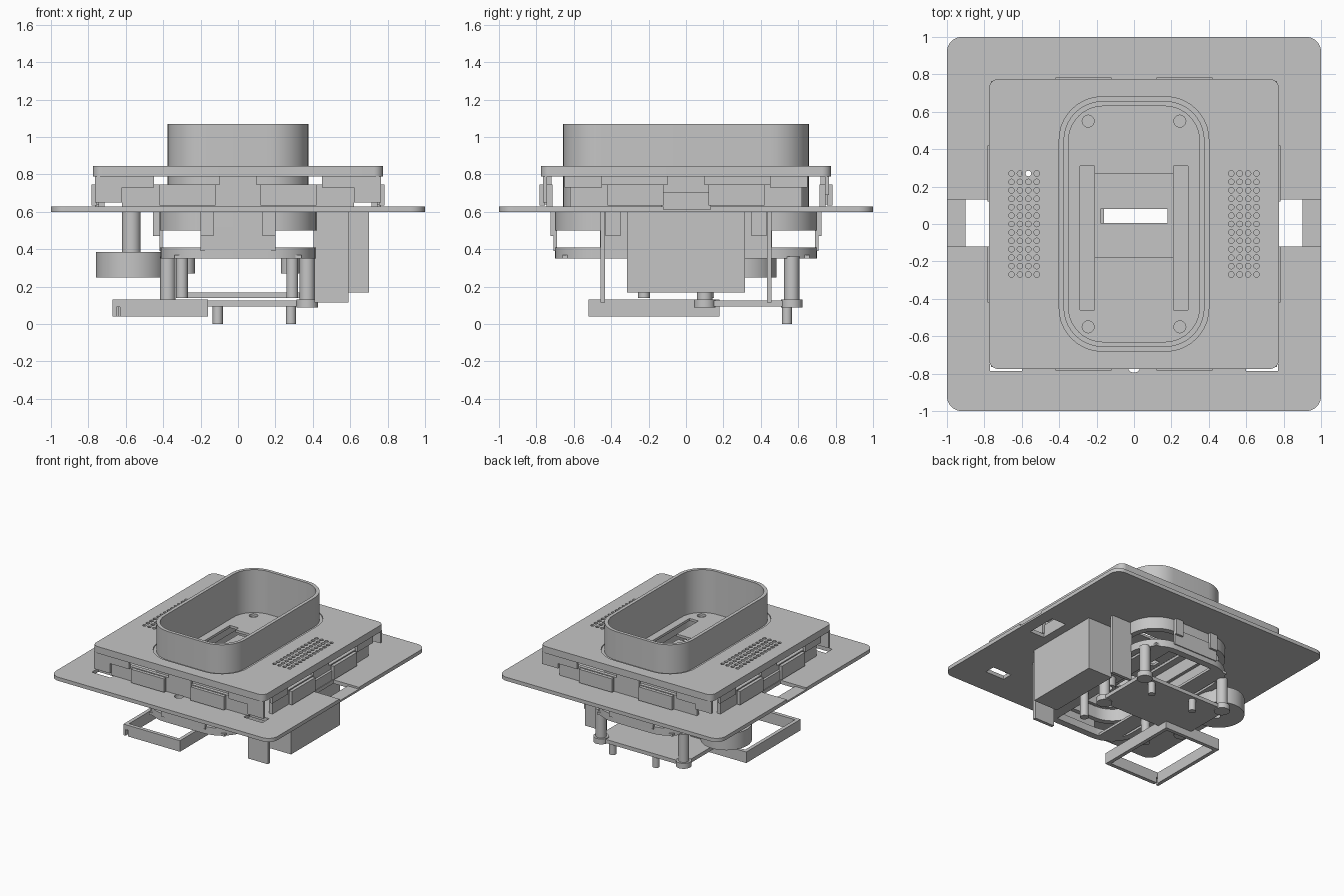
import bpy, bmesh, math

cube = bpy.data.objects.get("Cube")
if cube:
    bpy.data.objects.remove(cube, do_unlink=True)

grey = bpy.data.materials.new("plain_grey")
grey.use_nodes = True
colour = (0.56, 0.56, 0.56, 1)
grey.diffuse_color = colour
grey.node_tree.nodes["Principled BSDF"].inputs["Base Color"].default_value = colour


# Outline helpers: each returns a closed list of points
def rounded(hx, hy, r, n=10):
    pts = []
    for i, (sx, sy) in enumerate([(1, 1), (-1, 1), (-1, -1), (1, -1)]):
        for k in range(n + 1):
            a = (i + k / n) * math.pi / 2
            pts.append((sx * (hx - r) + r * math.cos(a), sy * (hy - r) + r * math.sin(a)))
    return pts


def rect(x0, x1, y0, y1):
    return [(x0, y0), (x1, y0), (x1, y1), (x0, y1)]


def circle(cx, cy, r, n=24):
    return [(cx + r * math.cos(math.tau * k / n), cy + r * math.sin(math.tau * k / n))
            for k in range(n)]


# Flat part: the first outline is the edge, the others are holes in it
def plate(name, z0, z1, *outlines):
    curve = bpy.data.curves.new(name, "CURVE")
    curve.dimensions = "2D"
    curve.fill_mode = "BOTH"
    curve.extrude = (z1 - z0) / 2
    for pts in outlines:
        spline = curve.splines.new("POLY")
        spline.points.add(len(pts) - 1)
        for p, (x, y) in zip(spline.points, pts):
            p.co = (x, y, 0, 1)
        spline.use_cyclic_u = True
    temp = bpy.data.objects.new(name + "_outline", curve)
    bpy.context.collection.objects.link(temp)
    deps = bpy.context.evaluated_depsgraph_get()
    mesh = bpy.data.meshes.new_from_object(temp.evaluated_get(deps))
    bpy.data.objects.remove(temp, do_unlink=True)
    bm = bmesh.new()
    bm.from_mesh(mesh)
    bmesh.ops.remove_doubles(bm, verts=bm.verts, dist=0.0001)
    bmesh.ops.recalc_face_normals(bm, faces=bm.faces)
    bmesh.ops.translate(bm, verts=bm.verts, vec=(0, 0, (z0 + z1) / 2))
    for f in bm.faces:
        f.smooth = True
        f.material_index = 0
    bm.to_mesh(mesh)
    bm.free()
    mesh.set_sharp_from_angle(angle=math.radians(30))
    mesh.materials.clear()
    mesh.materials.append(grey)
    ob = bpy.data.objects.new(name, mesh)
    bpy.context.collection.objects.link(ob)


def box(name, x0, x1, y0, y1, z0, z1):
    plate(name, z0, z1, rect(*sorted((x0, x1)), *sorted((y0, y1))))


# Wide mounting flange: notched upper layer over a lower layer with latch windows
horn = (-0.57, 0.27)
flange_holes = [rounded(0.37, 0.65, 0.2), circle(0, -0.76, 0.035), circle(*horn, 0.03),
                rect(-0.77, -0.60, -0.785, -0.70), rect(0.60, 0.77, -0.785, -0.70)]
edge = rounded(1, 1, 0.08)
notch = [(-1, 0.13), (-0.77, 0.13), (-0.77, -0.12), (-1, -0.12)]
half = len(edge) // 2
notched = edge[:half] + notch + edge[half:] + [(-x, y) for x, y in reversed(notch)]
windows = [rect(-0.90, -0.77, -0.12, 0.13), rect(0.77, 0.90, -0.12, 0.13)]
plate("flange_upper", 0.613, 0.628, notched, *flange_holes)
plate("flange_lower", 0.598, 0.613, edge, *flange_holes, *windows)

# Top cover with perforated grilles
grille = [circle(s * (0.52 + 0.045 * i), 0.045 * j, 0.015, 12)
          for s in (-1, 1) for i in range(4) for j in range(-6, 7)]
plate("top_cover", 0.79, 0.845, rounded(0.775, 0.775, 0.05),
      rounded(0.40, 0.68, 0.23), *grille)
plate("cover_collar", 0.79, 0.835, rounded(0.402, 0.682, 0.23), rounded(0.37, 0.65, 0.2))

# Raised cup with an H-shaped opening in its floor
plate("cup_wall", 0.60, 1.07, rounded(0.377, 0.657, 0.21), rounded(0.35, 0.63, 0.185))
right_half = [(0.21, -0.18), (0.21, -0.46), (0.29, -0.46), (0.29, 0.31), (0.21, 0.31), (0.21, 0.27)]
opening = right_half + [(-x, y) for x, y in reversed(right_half)]
screws = [circle(sx * 0.245, sy * 0.55, 0.032) for sx in (-1, 1) for sy in (-1, 1)]
plate("cup_floor", 0.70, 0.72, rounded(0.36, 0.64, 0.195), opening, *screws)
for s in (-1, 1):
    box("screw_backing", -0.3, 0.3, s * 0.5, s * 0.6, 0.685, 0.70)
plate("recess_plate", 0.65, 0.67, rect(-0.21, 0.21, -0.2, 0.3), rect(-0.18, 0.18, 0.005, 0.08))


# Same part on all four sides: u runs along the side, d is distance from centre
def on_sides(name, u0, u1, d0, d1, z0, z1):
    for s in (-1, 1):
        box(name, u0, u1, s * d0, s * d1, z0, z1)
        box(name, s * d0, s * d1, u0, u1, z0, z1)


# Base walls with open corners, snap tabs and the cover's skirt
on_sides("base_wall", -0.62, 0.62, 0.715, 0.745, 0.628, 0.745)
on_sides("centre_clip", -0.10, 0.10, 0.72, 0.75, 0.73, 0.79)
for s in (-1, 1):
    on_sides("snap_tab", s * 0.12, s * 0.42, 0.755, 0.782, 0.635, 0.745)
    on_sides("tab_root", s * 0.15, s * 0.39, 0.74, 0.76, 0.64, 0.70)
    on_sides("cover_skirt", s * 0.45, s * 0.65, 0.742, 0.765, 0.73, 0.79)
    box("latch_plate", s * 0.74, s * 0.765, -0.13, 0.13, 0.62, 0.705)
    box("front_skirt_leg", s * 0.62, s * 0.765, -0.765, -0.742, 0.65, 0.79)
    box("back_skirt_leg", s * 0.62, s * 0.765, 0.742, 0.765, 0.69, 0.79)

# Lower housing: two rings joined outside their open corners
plate("upper_ring", 0.50, 0.60, rounded(0.42, 0.70, 0.24), rounded(0.375, 0.655, 0.2))
plate("lower_ring", 0.35, 0.41, rounded(0.415, 0.70, 0.24), rounded(0.36, 0.645, 0.19))
for s in (-1, 1):
    box("end_bridge", -0.2, 0.2, s * 0.69, s * 0.708, 0.39, 0.52)
    box("side_bridge", s * 0.405, s * 0.42, -0.46, 0.46, 0.39, 0.52)
    box("inner_rail", s * 0.2, s * 0.34, -0.66, 0.66, 0.35, 0.37)
    plate("screw_boss", 0.27, 0.36, circle(s * 0.28, 0.05, 0.05), circle(s * 0.28, 0.05, 0.025))
    for t in (-1, 1):
        box("end_hook", s * 0.13, s * 0.2, t * 0.69, t * 0.725, 0.47, 0.60)
        box("side_hook", s * 0.41, s * 0.455, t * 0.35, t * 0.43, 0.47, 0.60)

# Power box and the two thin hanging plates beside it
box("power_box", 0.48, 0.70, -0.315, 0.315, 0.17, 0.60)
for s in (-1, 1):
    box("hanging_plate", 0.41, 0.59, s * 0.432, s * 0.458, 0.115, 0.60)

# Round sounder on a hollow stem
plate("sounder", 0.25, 0.385, circle(-0.57, 0.295, 0.19, 40), circle(*horn, 0.03))
plate("sounder_stem", 0.385, 0.60, circle(*horn, 0.05), circle(*horn, 0.03))

# Circuit board with corner lugs, posts and pins
box("circuit_board", -0.40, 0.40, 0.09, 0.585, 0.095, 0.125)
box("board_connector", -0.33, 0.33, 0.085, 0.15, 0.14, 0.17)
for x in (-0.375, 0.37):
    for y in (0.10, 0.565):
        plate("board_lug", 0.088, 0.132, circle(x, y, 0.058))
        plate("board_post", 0.13, 0.36, circle(x, y, 0.041))
for x in (-0.30, 0.29):
    plate("thin_post", 0.14, 0.36, circle(x, -0.225, 0.032))
for x in (-0.108, 0.283):
    plate("board_pin", 0, 0.10, circle(x, 0.54, 0.027))

# Low frame, its lower half split near one corner
plate("low_frame_top", 0.09, 0.13, rect(-0.67, -0.16, -0.52, 0.18), rect(-0.64, -0.19, -0.49, 0.15))
plate("low_frame_bottom", 0.04, 0.09,
      [(-0.65, -0.52), (-0.67, -0.52), (-0.67, 0.18), (-0.16, 0.18), (-0.16, -0.52),
       (-0.63, -0.52), (-0.63, -0.49), (-0.19, -0.49), (-0.19, 0.15), (-0.64, 0.15),
       (-0.64, -0.49), (-0.65, -0.49)])
